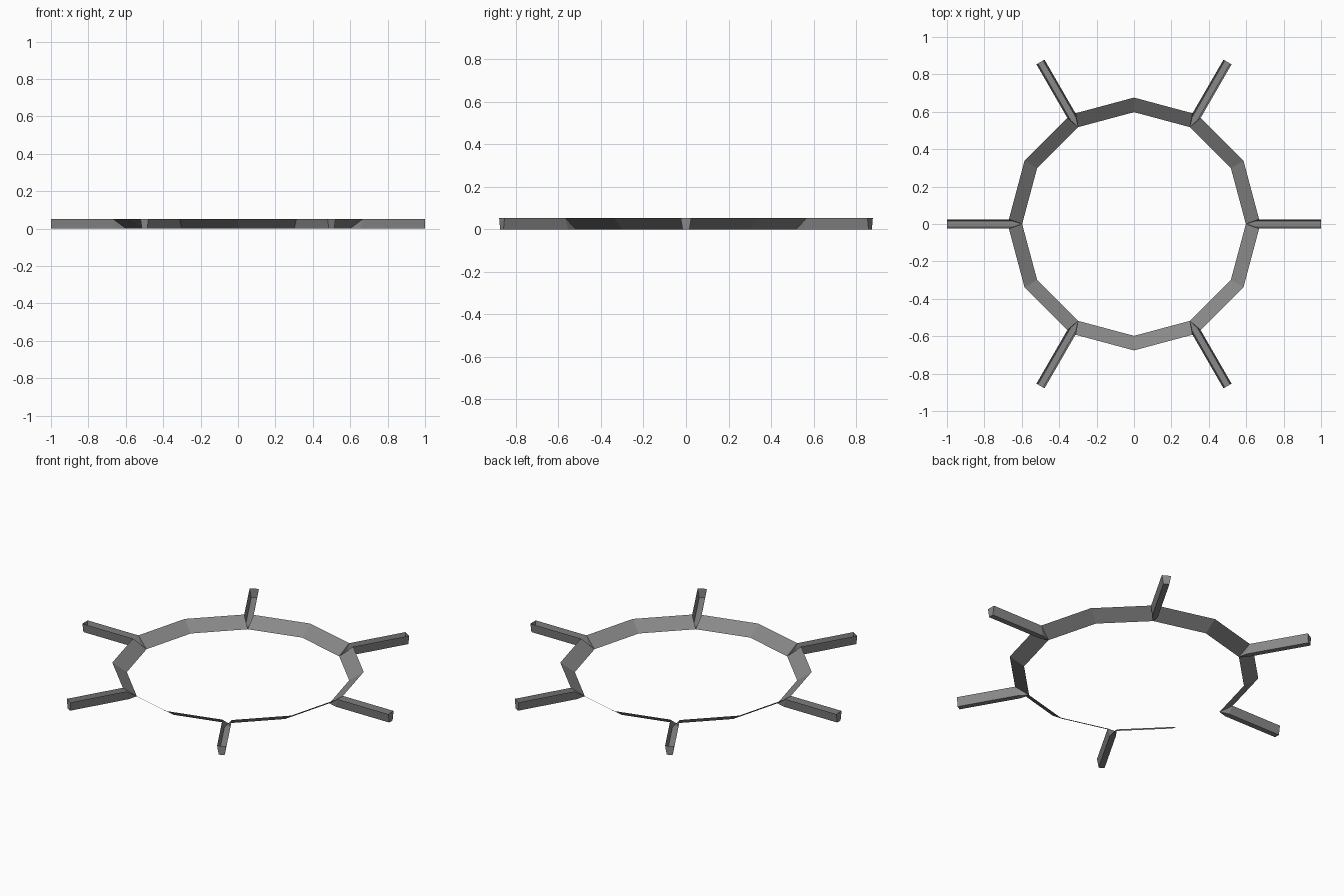
import bpy, bmesh
from math import cos, sin, radians

cube = bpy.data.objects.get("Cube")
if cube:
    bpy.data.objects.remove(cube, do_unlink=True)

HEIGHT = 0.053
INNER, OUTER, TIP = 0.598, 0.676, 1.0
RIM_HALF, FLOOR_HALF = 0.025, 0.016    # spoke channels narrow towards the floor
RIM_ROOT, FLOOR_ROOT = 0.669, 0.65     # where the channels meet the ring

grey = bpy.data.materials.new("mid grey")
grey.use_nodes = True
color = (0.25, 0.25, 0.25, 1)
grey.diffuse_color = color
grey.node_tree.nodes["Principled BSDF"].inputs["Base Color"].default_value = color

bm = bmesh.new()


def point(angle, along, across, z):
    """Vertex at a distance along and across a spoke direction."""
    c, s = cos(radians(angle)), sin(radians(angle))
    return bm.verts.new((along * c - across * s, along * s + across * c, z))


# Corner points of six sectors: a spoke and the ring corner after it
sectors = []
for k in range(6):
    a = k * 60
    sector = {
        "inner": point(a, INNER, 0, 0),
        "mid_inner": point(a + 30, INNER, 0, 0),
        "mid_outer": point(a + 30, OUTER, 0, HEIGHT),
    }
    for side, sign in (("r", -1), ("l", 1)):
        sector["rim_root_" + side] = point(a, RIM_ROOT, sign * RIM_HALF, HEIGHT)
        sector["rim_tip_" + side] = point(a, TIP, sign * RIM_HALF, HEIGHT)
        sector["floor_root_" + side] = point(a, FLOOR_ROOT, sign * FLOOR_HALF, 0)
        sector["floor_tip_" + side] = point(a, TIP, sign * FLOOR_HALF, 0)
    sectors.append(sector)


def face(sector, names):
    bm.faces.new([sector[n] for n in names.split()])


for k, s in enumerate(sectors):
    after = sectors[(k + 1) % 6]
    # Open channel of the spoke: floor, end cap and two sloping sides
    face(s, "inner floor_root_r floor_root_l")
    face(s, "floor_root_r floor_tip_r floor_tip_l floor_root_l")
    face(s, "floor_tip_r rim_tip_r rim_tip_l floor_tip_l")
    face(s, "rim_root_r rim_tip_r floor_tip_r floor_root_r")
    face(s, "floor_root_l floor_tip_l rim_tip_l rim_root_l")
    face(s, "inner rim_root_r floor_root_r")
    face(s, "inner floor_root_l rim_root_l")
    # Two ring segments, sloping up from the inner to the outer edge
    face(s, "inner rim_root_l mid_outer mid_inner")
    bm.faces.new((s["mid_inner"], s["mid_outer"],
                  after["rim_root_r"], after["inner"]))

# All faces look up and into the channels
bmesh.ops.recalc_face_normals(bm, faces=bm.faces)
if sum(f.normal.z * f.calc_area() for f in bm.faces) < 0:
    bmesh.ops.reverse_faces(bm, faces=bm.faces)

mesh = bpy.data.meshes.new("spoked_ring")
bm.to_mesh(mesh)
bm.free()
mesh.materials.append(grey)
ring = bpy.data.objects.new("spoked_ring", mesh)
bpy.context.collection.objects.link(ring)
